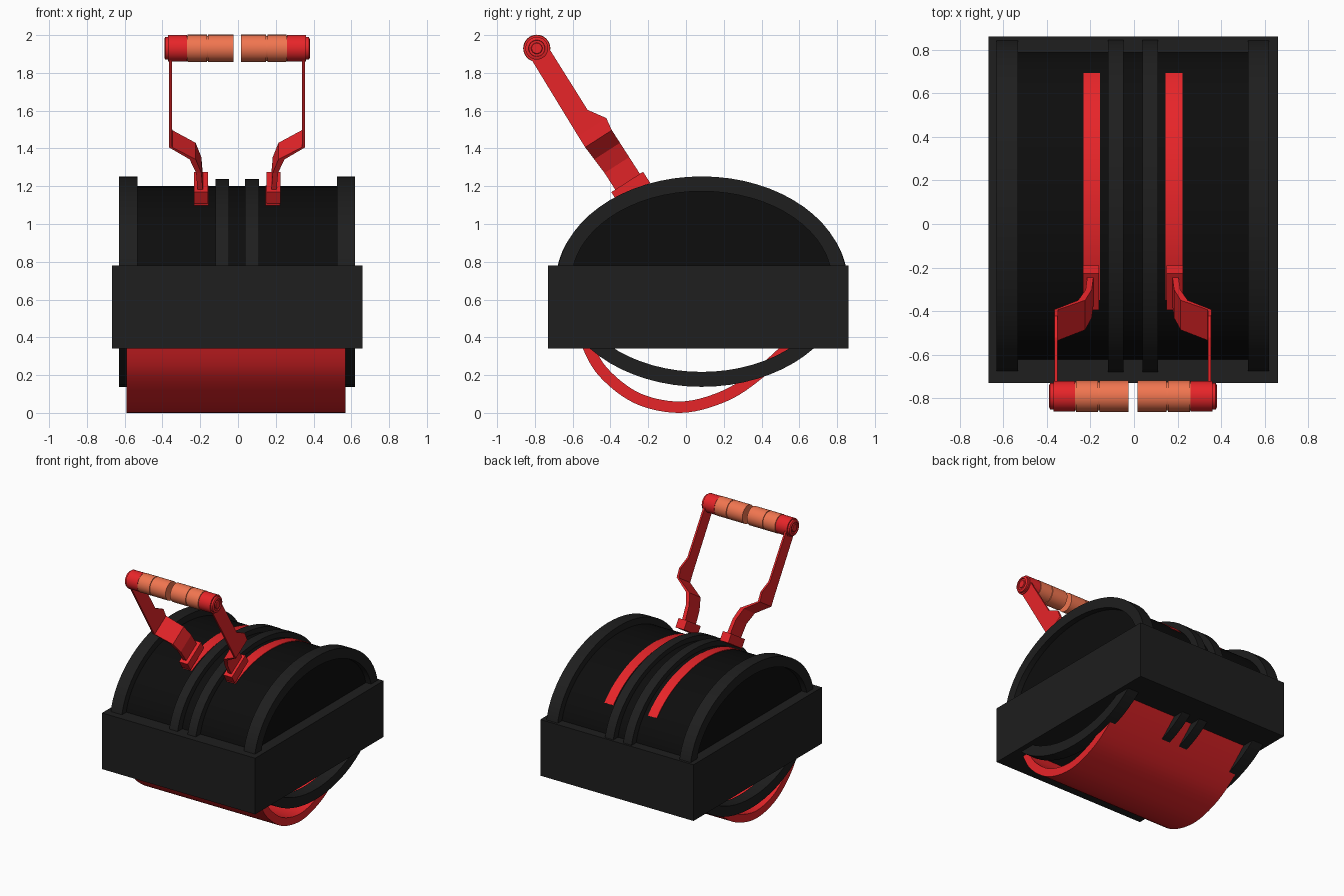
import bpy, bmesh
from math import sin, cos, pi, radians
from mathutils import Vector

if "Cube" in bpy.data.objects:
    bpy.data.objects.remove(bpy.data.objects["Cube"])

CX = -0.005                 # symmetry plane of the body
CY, CZ = 0.083, 0.695       # centre of the elliptical drum


def mat(name, r, g, b):
    m = bpy.data.materials.new(name)
    m.diffuse_color = (r, g, b, 1)
    m.use_nodes = True
    m.node_tree.nodes["Principled BSDF"].inputs["Base Color"].default_value = m.diffuse_color
    return m


CASE = mat("charcoal", 0.013, 0.013, 0.013)
DARK = mat("black", 0.004, 0.004, 0.004)
RED = mat("red", 0.80, 0.018, 0.022)
ORANGE = mat("orange", 0.88, 0.18, 0.08)


def make(name, verts, faces, material, smooth=True):
    me = bpy.data.meshes.new(name)
    me.from_pydata([tuple(v) for v in verts], [], faces)
    bm = bmesh.new()
    bm.from_mesh(me)
    bmesh.ops.recalc_face_normals(bm, faces=bm.faces)
    bm.to_mesh(me)
    bm.free()
    ob = bpy.data.objects.new(name, me)
    bpy.context.collection.objects.link(ob)
    me.materials.append(material)
    if smooth:
        bpy.ops.object.select_all(action='DESELECT')
        ob.select_set(True)
        bpy.context.view_layer.objects.active = ob
        bpy.ops.object.shade_smooth_by_angle(angle=radians(30))
    return ob


def loft(name, rings, material, closed=False, smooth=True):
    """Skin a list of equal-size rings; cap both ends unless closed."""
    n, k = len(rings[0]), len(rings)
    verts = [v for r in rings for v in r]
    faces = [(i * n + j, i * n + (j + 1) % n,
              (i + 1) % k * n + (j + 1) % n, (i + 1) % k * n + j)
             for i in range(k if closed else k - 1) for j in range(n)]
    if not closed:
        faces += [tuple(range(n)), tuple(range((k - 1) * n, k * n))]
    return make(name, verts, faces, material, smooth)


def band(name, x0, x1, outer, inner, material, a0=0, a1=360, n=64):
    """Elliptical band around the drum axis, partial or full."""
    full = a1 - a0 == 360
    rings = []
    for i in range(n if full else n + 1):
        t = radians(a0 + (a1 - a0) * i / n)
        p = [(x, CY + e[0] * cos(t), CZ + e[1] * sin(t))
             for x, e in ((x0, outer), (x1, outer), (x1, inner), (x0, inner))]
        rings.append(p)
    return loft(name, rings, material, full)


def spindle(name, y, z, profile, material, n=32):
    """Turned part along x from (x, radius) pairs."""
    return loft(name, [[(x, y + r * cos(2 * pi * j / n), z + r * sin(2 * pi * j / n))
                        for j in range(n)] for x, r in profile], material)


# Rectangular housing
loft("housing", [[(-0.667, -0.73, z), (0.66, -0.73, z), (0.66, 0.86, z), (-0.667, 0.86, z)]
                 for z in (0.34, 0.78)], CASE, smooth=False)

# Domed drum top, closed at both ends
dome = [(CY + 0.715 * cos(pi * i / 48), CZ + 0.505 * sin(pi * i / 48)) for i in range(49)]
loft("drum", [[(x, y, z) for y, z in dome] for x in (-0.585, 0.575)], DARK)

# Outer flanges, centre ribs and red slots, on both sides
for side, s in (("left", -1), ("right", 1)):
    band(side + "_flange", CX + s * 0.528, CX + s * 0.625, (0.768, 0.557), (0.69, 0.478), CASE)
    band(side + "_rib", CX + s * 0.043, CX + s * 0.115, (0.772, 0.543), (0.69, 0.478), CASE)
    band(side + "_slot", CX + s * 0.15, CX + s * 0.227, (0.719, 0.509), (0.70, 0.49), RED,
         32, 127, 32)

# Curved red plate hanging below: outer path smoothed with Catmull-Rom
pts = [Vector((0, y, z)) for y, z in
       ((-0.60, 0.50), (-0.555, 0.36), (-0.46, 0.195), (-0.27, 0.05), (-0.03, 0.0),
        (0.20, 0.055), (0.38, 0.165), (0.595, 0.36), (0.70, 0.50))]
path = []
for p0, p1, p2, p3 in zip(pts, pts[1:], pts[2:], pts[3:]):
    for i in range(6):
        t = i / 6
        path.append(0.5 * (2 * p1 + (p2 - p0) * t + (2 * p0 - 5 * p1 + 4 * p2 - p3) * t * t
                           + (3 * p1 - p0 - 3 * p2 + p3) * t ** 3))
path.append(pts[-2])
rings = []
for i, p in enumerate(path):
    d = (path[min(i + 1, len(path) - 1)] - path[max(i - 1, 0)]).normalized()
    q = p + Vector((0, -d.z, d.y)) * 0.06
    rings.append([(-0.59, p.y, p.z), (0.57, p.y, p.z), (0.57, q.y, q.z), (-0.59, q.y, q.z)])
loft("lower_plate", rings, RED)

# Handle arms: stations along the tilted arm (distance, x, half thickness, front, back)
HY, HZ = -0.79, 1.93


def arm_ring(s, d, x, h, o0, o1):
    return [(CX + s * (x + dx), HY + 0.54 * d + 0.84 * o, HZ - 0.84 * d + 0.54 * o)
            for dx, o in ((-h, o0), (h, o0), (h, o1), (-h, o1))]


ARM = [(0, .352, .007, -.055, .055), (.42, .352, .007, -.065, .05),
       (.51, .352, .007, -.067, .11), (.58, .352, .009, -.068, .10),
       (.66, .235, .016, -.062, .10), (.75, .203, .014, -.055, .10),
       (.90, .192, .014, -.055, .10)]
for side, s in (("left", -1), ("right", 1)):
    loft(side + "_arm", [arm_ring(s, *a) for a in ARM], RED, smooth=False)
    loft(side + "_arm_socket", [arm_ring(s, d, .192, .037, -.08, .12) for d in (.855, .925)],
         RED, smooth=False)
    # Red end knob with stepped cap
    spindle(side + "_end_knob", HY, HZ,
            [(CX + s * x, r) for x, r in ((.265, .07), (.365, .07), (.365, .06), (.38, .06),
                                          (.385, .05), (.385, .044), (.378, .042),
                                          (.378, .03), (.385, .027))], RED)
    # Orange grip in two sleeves
    for part, x0, x1 in (("inner", .02, .154), ("outer", .160, .262)):
        spindle(side + "_grip_" + part, HY, HZ, [(CX + s * x0, .072), (CX + s * x1, .072)], ORANGE)
    spindle(side + "_grip_core", HY, HZ, [(CX + s * .03, .066), (CX + s * .27, .066)], ORANGE)
